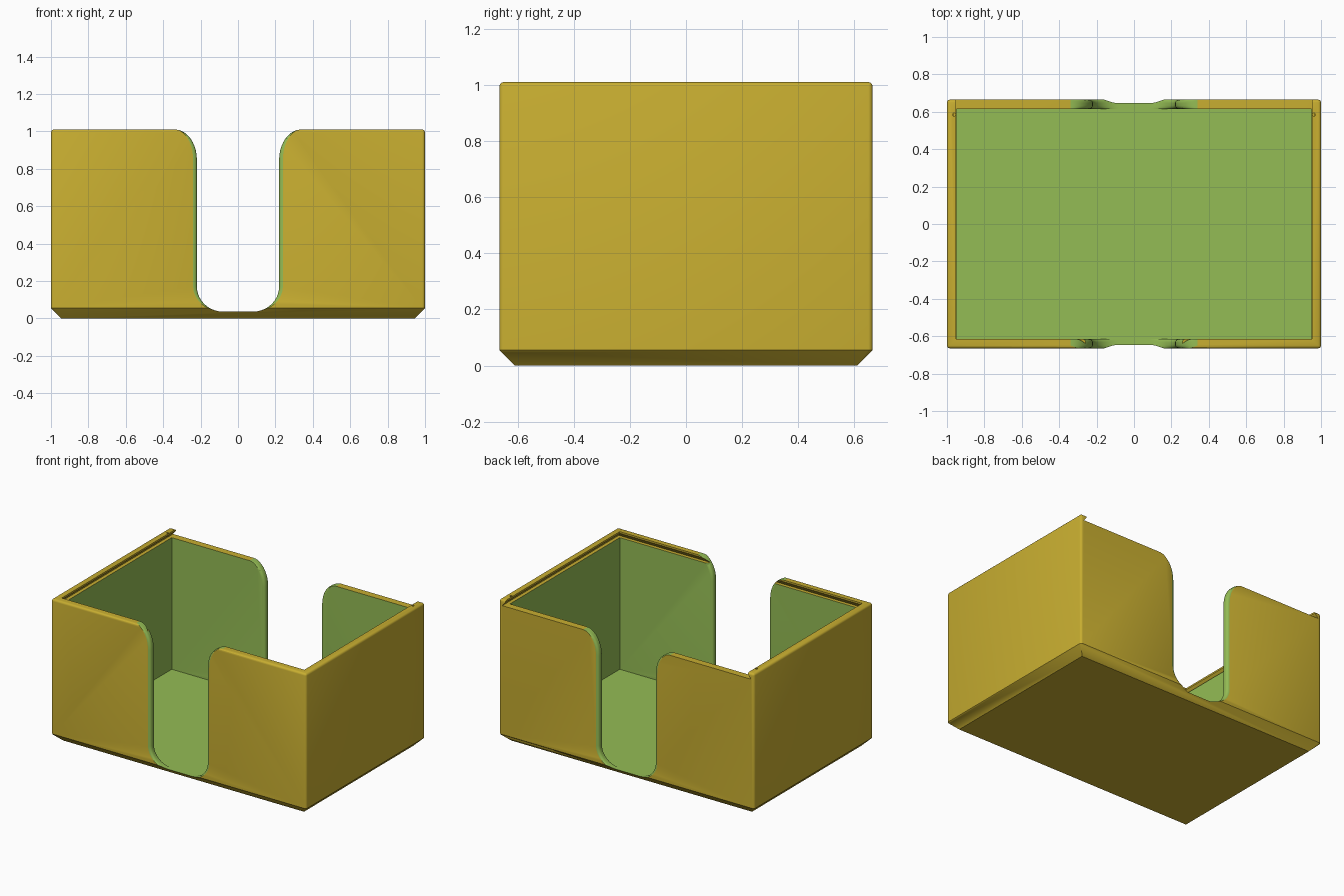
import bpy, bmesh
from math import sin, cos, pi, sqrt

cube = bpy.data.objects.get("Cube")
if cube:
    bpy.data.objects.remove(cube, do_unlink=True)


def material(name, rgb):
    m = bpy.data.materials.new(name)
    m.use_nodes = True
    m.diffuse_color = (*rgb, 1)
    m.node_tree.nodes["Principled BSDF"].inputs["Base Color"].default_value = (*rgb, 1)
    return m


MATS = [material("mustard_gold", (0.577, 0.423, 0.030)),
        material("leaf_green", (0.296, 0.503, 0.089))]
GOLD, GREEN = 0, 1

X, Y, H = 1.0, 0.665, 1.01      # outer half sizes and height
WALL, FLOOR, CHAMFER = 0.05, 0.035, 0.055
LID_Z = 0.968                   # floor of the lid groove


def make_object(name, bm, mat):
    bmesh.ops.recalc_face_normals(bm, faces=bm.faces[:])
    for f in bm.faces:
        f.material_index = mat
    mesh = bpy.data.meshes.new(name)
    bm.to_mesh(mesh)
    bm.free()
    for m in MATS:
        mesh.materials.append(m)
    ob = bpy.data.objects.new(name, mesh)
    bpy.context.collection.objects.link(ob)
    return ob


def loft(sections):
    """Closed solid through point loops of equal length."""
    bm = bmesh.new()
    rings = [[bm.verts.new(p) for p in s] for s in sections]
    n = len(rings[0])
    for a, b in zip(rings, rings[1:]):
        for i in range(n):
            j = (i + 1) % n
            bm.faces.new((a[i], a[j], b[j], b[i]))
    bm.faces.new(rings[0])
    bm.faces.new(rings[-1])
    return bm


def rect(x, y0, y1, z):
    return [(-x, y0, z), (x, y0, z), (x, y1, z), (-x, y1, z)]


def slot(side, top):
    """Finger slot cutter with rounded bottom, flared top and soft edges."""
    r, steps = 0.02, 5
    arc = [i / steps for i in range(steps + 1)]
    depth = [(-0.03, r)]
    depth += [(r * t, r - r * sqrt(1 - (1 - t) ** 2)) for t in arc]
    depth += [(WALL - r + r * t, r - r * sqrt(1 - t * t)) for t in arc]
    depth += [(WALL + 0.04, r)]
    sections = []
    for d, extra in depth:
        w, half = 0.22 + extra, []
        for i in range(11):
            a = i / 10 * pi / 2
            half.append((0.08 + (w - 0.08) * sin(a), FLOOR + 0.136 - 0.135 * cos(a)))
        for i in range(11):
            a = i / 10 * pi / 2
            half.append((0.34 - (0.34 - w) * cos(a), top - 0.16 + 0.16 * sin(a)))
        half.append((0.34, top + 0.2))
        outline = half + [(-x, z) for x, z in reversed(half)]
        y = side * (Y - WALL + d)
        sections.append([(x, y, z) for x, z in outline])
    return make_object("slot_cutter", loft(sections), GREEN)


# Outer shell with chamfered base and softened corners
bm = loft([rect(X - CHAMFER, -Y + CHAMFER, Y - CHAMFER, 0),
           rect(X, -Y, Y, CHAMFER), rect(X, -Y, Y, H)])
soft = [e for e in bm.edges if max(v.co.z for v in e.verts) > H - 0.01]
bmesh.ops.bevel(bm, geom=soft, offset=0.015, segments=3, profile=0.5, affect='EDGES')
box = make_object("card_box", bm, GOLD)

# Storage cavity, front and back finger slots
ix, iy = X - WALL, Y - WALL
cutters = [make_object("cavity_cutter",
                       loft([rect(ix, -iy, iy, FLOOR), rect(ix, -iy, iy, H + 0.2)]), GREEN),
           slot(-1, H), slot(1, LID_Z)]

# Dovetail lid channel, open at the back
g, back = 0.025, Y + 0.1
cutters.append(make_object("lid_channel_cutter", loft([
    rect(ix + g, -iy - g, back, LID_Z),
    rect(ix + 0.001, -iy - 0.001, back, H - 0.012),
    rect(ix + 0.001, -iy - 0.001, back, H + 0.1)]), GOLD))

# Small latch holes in the side rails
for s in (-1, 1):
    rings = [[(s * 0.962 + 0.008 * cos(k * pi / 6), 0.585 + 0.008 * sin(k * pi / 6), z)
              for k in range(12)] for z in (H - 0.03, H + 0.05)]
    cutters.append(make_object("latch_cutter", loft(rings), GOLD))

# Carve the box
bpy.context.view_layer.objects.active = box
for c in cutters:
    c.hide_render = True
    mod = box.modifiers.new("carve", 'BOOLEAN')
    mod.operation, mod.solver, mod.object = 'DIFFERENCE', 'EXACT', c
    bpy.ops.object.modifier_apply(modifier=mod.name)
    bpy.data.objects.remove(c, do_unlink=True)

bpy.ops.object.select_all(action='DESELECT')
box.select_set(True)
bpy.ops.object.shade_smooth_by_angle(angle=pi / 6)
